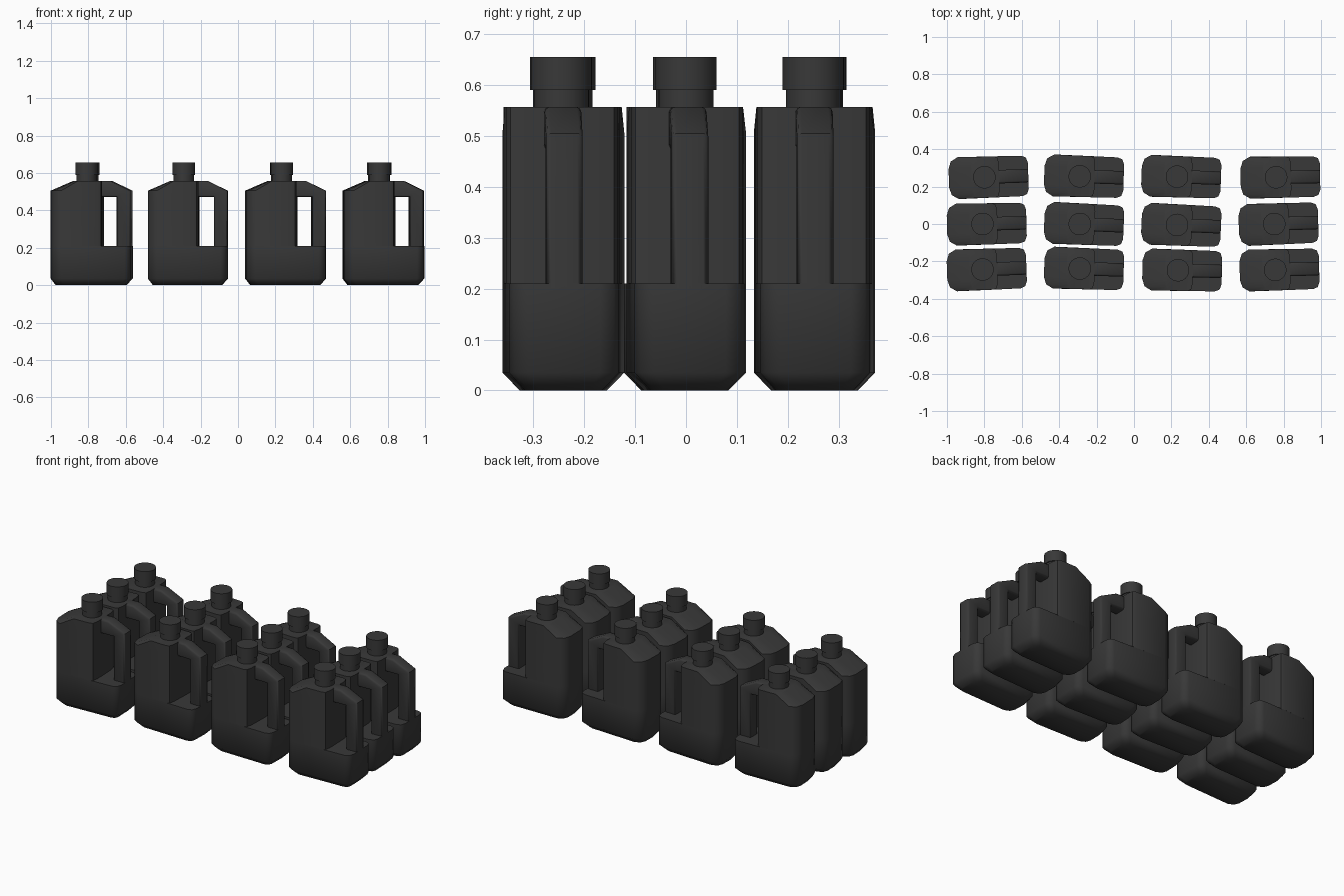
import bpy, bmesh, math
from mathutils import Matrix

if "Cube" in bpy.data.objects:
    bpy.data.objects.remove(bpy.data.objects["Cube"], do_unlink=True)

plastic = bpy.data.materials.new("charcoal plastic")
plastic.use_nodes = True
colour = (0.04, 0.04, 0.04, 1)
plastic.diffuse_color = colour
plastic.node_tree.nodes["Principled BSDF"].inputs["Base Color"].default_value = colour


def finish(bm, name, sharp=50):
    """Turn a bmesh into a smooth mesh that keeps its sharp edges."""
    bmesh.ops.recalc_face_normals(bm, faces=bm.faces)
    for f in bm.faces:
        f.smooth = True
    for e in bm.edges:
        e.smooth = e.calc_face_angle(0) < math.radians(sharp)
    mesh = bpy.data.meshes.new(name)
    bm.to_mesh(mesh)
    bm.free()
    mesh.materials.append(plastic)
    return mesh


def loft(name, rings):
    """Skin a stack of (z, half outline) rings, mirrored across y."""
    bm = bmesh.new()
    loops = []
    for z, half in rings:
        full = half + [(x, -y) for x, y in reversed(half)]
        loops.append([bm.verts.new((x, y, z)) for x, y in full])
    for a, b in zip(loops, loops[1:]):
        for i in range(len(a)):
            j = (i + 1) % len(a)
            bm.faces.new((a[i], a[j], b[j], b[i]))
    bm.faces.new(loops[0])
    bm.faces.new(loops[-1])
    bmesh.ops.remove_doubles(bm, verts=bm.verts, dist=0.0005)
    return finish(bm, name)


def plate(name, profile, width, bevel):
    """Extrude an x-z profile across y and soften its edges."""
    bm = bmesh.new()
    face = bm.faces.new([bm.verts.new((x, -width / 2, z)) for x, z in profile])
    out = bmesh.ops.extrude_face_region(bm, geom=[face])["geom"]
    moved = [v for v in out if isinstance(v, bmesh.types.BMVert)]
    bmesh.ops.translate(bm, verts=moved, vec=(0, width, 0))
    bmesh.ops.recalc_face_normals(bm, faces=bm.faces)
    edges = [e for e in bm.edges if abs(e.verts[0].co.y - e.verts[1].co.y) < 0.001]
    bmesh.ops.bevel(bm, geom=edges, offset=bevel, segments=2, profile=0.5, affect='EDGES')
    return finish(bm, name)


def cylinder(name, radius, low, high):
    bm = bmesh.new()
    bmesh.ops.create_cone(bm, cap_ends=True, segments=32, radius1=radius, radius2=radius,
                          depth=high - low, matrix=Matrix.Translation((0, 0, (low + high) / 2)))
    return finish(bm, name)


# Body outlines: rounded back end, then the base end or the end behind the handle
back = [(-0.19, 0.05), (-0.177, 0.09), (-0.14, 0.112)]
base = back + [(0.2, 0.108), (0.225, 0.098), (0.235, 0.07)]
foot = [(x * 0.86, y * 0.7) for x, y in base]
grip_end = [(0.055, 0.11), (0.073, 0.102), (0.08, 0.07)]
top = [(-0.07, 0.05), (-0.065, 0.09), (-0.05, 0.11)] + grip_end

parts = {
    "jug_body": loft("jug_body", [(0, foot), (0.035, base), (0.21, base),
                                  (0.21, back + grip_end), (0.505, back + grip_end),
                                  (0.557, top)]),
    "handle": plate("handle", [(0.06, 0.557), (0.128, 0.557), (0.235, 0.505), (0.235, 0.2),
                               (0.162, 0.2), (0.162, 0.472), (0.06, 0.472)], 0.072, 0.01),
    "neck": cylinder("neck", 0.054, 0.55, 0.595),
    "cap": cylinder("cap", 0.06, 0.59, 0.655),
}

# Three rows of four jugs, each turned a little: (x, y, degrees)
places = [
    (-0.80, 0.25, 2), (-0.29, 0.255, -2), (0.23, 0.253, -2), (0.76, 0.25, 1),
    (-0.81, 0, 1.5), (-0.29, 0, -2.5), (0.23, -0.005, -2.5), (0.75, 0, 2),
    (-0.81, -0.243, 2), (-0.29, -0.238, -2), (0.235, -0.247, -1.5), (0.755, -0.245, 1.5),
]
for n, (x, y, turn) in enumerate(places, 1):
    for name, mesh in parts.items():
        ob = bpy.data.objects.new(f"{name}_{n}", mesh)
        ob.matrix_world = Matrix.Translation((x, y, 0)) @ Matrix.Rotation(math.radians(turn), 4, 'Z')
        bpy.context.collection.objects.link(ob)
